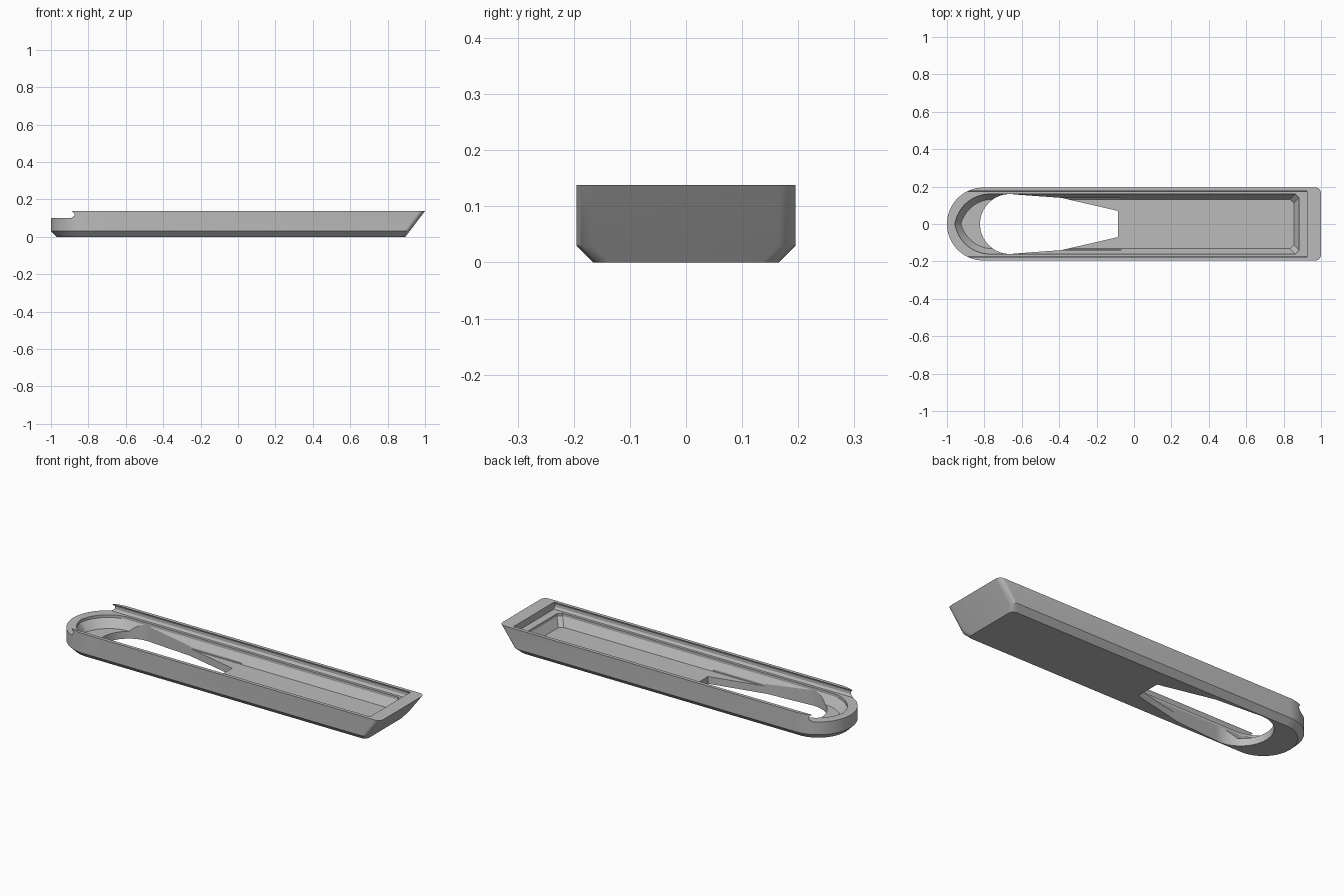
import bpy
import bmesh
from math import sin, cos, pi, atan2, radians

if "Cube" in bpy.data.objects:
    bpy.data.objects.remove(bpy.data.objects["Cube"])

grey = bpy.data.materials.new("grey_plastic")
grey.use_nodes = True
colour = (0.5, 0.5, 0.5, 1)
grey.diffuse_color = colour
grey.node_tree.nodes["Principled BSDF"].inputs["Base Color"].default_value = colour


def arc(cx, cy, r, start, end, steps):
    return [(cx + r * cos(start + (end - start) * i / steps),
             cy + r * sin(start + (end - start) * i / steps)) for i in range(steps + 1)]


def mirrored(half):
    """Close an outline given its +y half, ordered from +x to -x."""
    return half + [(x, -y) for x, y in reversed(half) if abs(y) > 1e-5]


def loft(name, rings):
    """Solid through (z, outline) rings with equal point counts."""
    bm = bmesh.new()
    loops = [[bm.verts.new((x, y, z)) for x, y in outline] for z, outline in rings]
    n = len(loops[0])
    for low, high in zip(loops, loops[1:]):
        for i in range(n):
            j = (i + 1) % n
            bm.faces.new((low[i], low[j], high[j], high[i]))
    bm.faces.new(list(reversed(loops[0])))
    bm.faces.new(loops[-1])
    bmesh.ops.recalc_face_normals(bm, faces=bm.faces)
    mesh = bpy.data.meshes.new(name)
    bm.to_mesh(mesh)
    bm.free()
    mesh.materials.append(grey)
    obj = bpy.data.objects.new(name, mesh)
    bpy.context.collection.objects.link(obj)
    return obj


def shell_outline(half_width, end_x):
    """Round left end, square right end with small rounded corners."""
    r = 0.03
    corner = arc(end_x - r, half_width - r, r, 0, pi / 2, 8)
    return mirrored(corner + arc(-0.805, 0, half_width, pi / 2, pi, 32))


def cavity_outline(half_width, tip_x, shoulder_x, end_x):
    """Pointed arch on the left, clipped corners on the right."""
    span = shoulder_x - tip_x
    r = (span ** 2 + half_width ** 2) / (2 * half_width)
    cy = half_width - r
    arch = arc(shoulder_x, cy, r, pi / 2, atan2(-cy, -span), 20)
    arch[-1] = (tip_x, 0)
    return mirrored([(end_x, half_width - 0.02), (end_x - 0.02, half_width)] + arch)


def channel_outline(half_width):
    return mirrored([(0.925, half_width), (-1.2, half_width)])


# Outer shell: chamfered bottom edge and a slanted right end
tray = loft("tray", [(z, shell_outline(w, 0.895 + 0.76 * z))
                     for z, w in ((0, 0.165), (0.03, 0.195), (0.138, 0.195))])

# Undercut channel for a sliding lid, open on the left
lid_channel = loft("lid_channel_cutter", [(z, channel_outline(w)) for z, w in
                   ((0.1, 0.174), (0.112, 0.182), (0.126, 0.182), (0.138, 0.176), (0.16, 0.176))])

# Main cavity with sloped walls
lower = cavity_outline(0.132, -0.925, -0.755, 0.855)
upper = cavity_outline(0.16, -0.957, -0.77, 0.882)
cavity = loft("cavity_cutter", [(0.04, lower), (0.085, upper), (0.12, upper)])

# Shallow side recess beside the opening
recess_outline = mirrored([(-0.07, 0.138), (-0.4, 0.138)])
recess = loft("recess_cutter", [(0.041, recess_outline), (0.06, recess_outline)])

# Round opening through the floor, tapering to the right
opening_outline = mirrored([(-0.085, 0.07), (-0.39, 0.14)]
                           + arc(-0.663, 0, 0.16, radians(80), pi, 32))
opening = loft("opening_cutter", [(-0.1, opening_outline), (0.099, opening_outline)])

# Cut the tray
bpy.context.view_layer.objects.active = tray
for cutter in (lid_channel, cavity, recess, opening):
    cutter.hide_render = True
    mod = tray.modifiers.new("cut", "BOOLEAN")
    mod.operation = "DIFFERENCE"
    mod.solver = "EXACT"
    mod.object = cutter
    bpy.ops.object.modifier_apply(modifier=mod.name)
    bpy.data.objects.remove(cutter)

bpy.ops.object.select_all(action="DESELECT")
tray.select_set(True)
bpy.ops.object.shade_smooth_by_angle(angle=radians(25))
